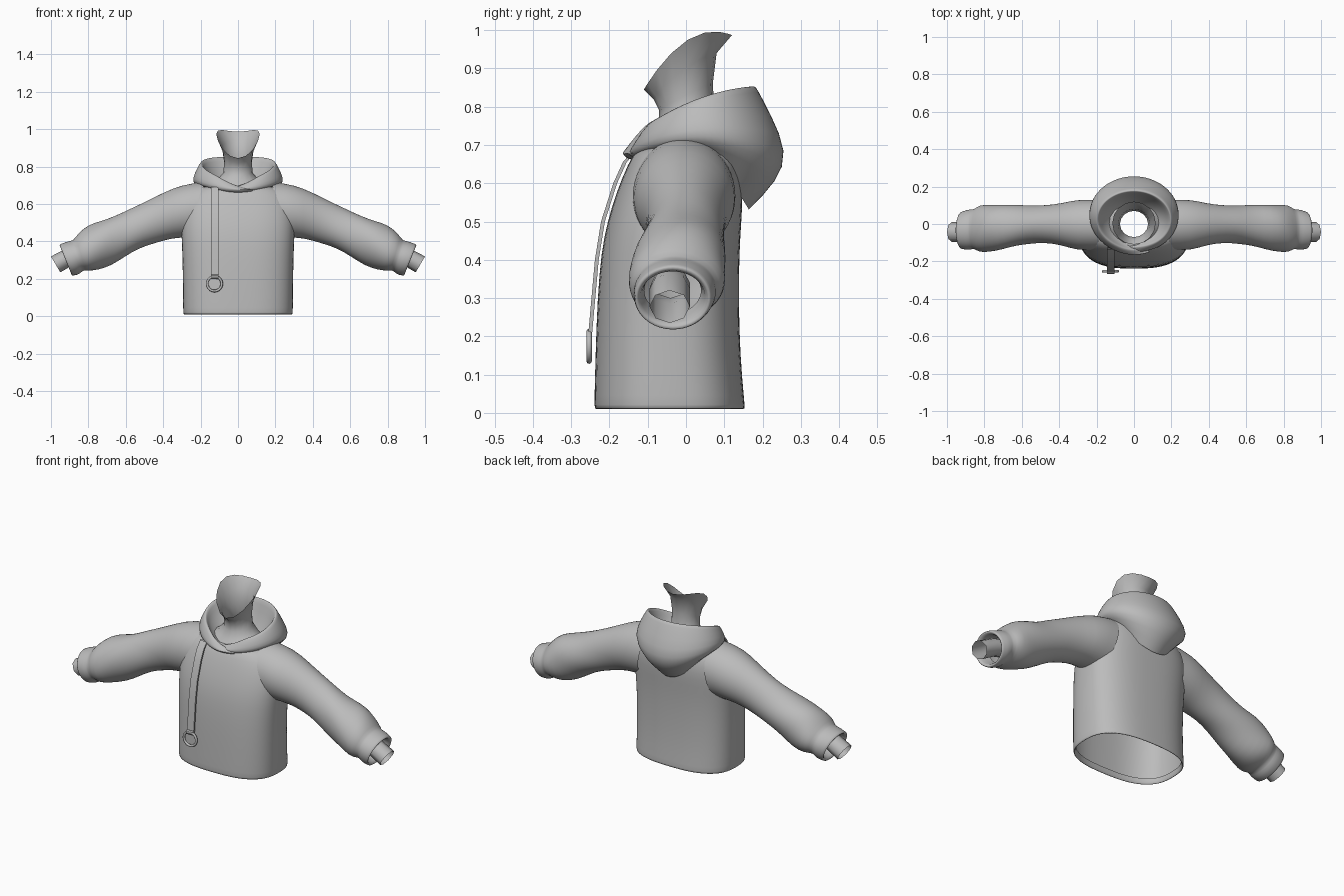
import bpy, bmesh
from math import sin, cos, pi, copysign
from mathutils import Vector

cube = bpy.data.objects.get("Cube")
if cube:
    bpy.data.objects.remove(cube)

# One plain cloth colour
grey = bpy.data.materials.new("plain_grey")
grey.use_nodes = True
colour = (0.5, 0.5, 0.5, 1)
grey.diffuse_color = colour
grey.node_tree.nodes["Principled BSDF"].inputs["Base Color"].default_value = colour


def make(name, rings, closed=True, levels=1, along_closed=False):
    """Skin a list of point rings into a smooth object."""
    bm = bmesh.new()
    loops = [[bm.verts.new(p) for p in ring] for ring in rings]
    if along_closed:
        loops.append(loops[0])
    for low, high in zip(loops, loops[1:]):
        n = len(low)
        for i in range(n if closed else n - 1):
            j = (i + 1) % n
            bm.faces.new((low[i], low[j], high[j], high[i]))
    bmesh.ops.recalc_face_normals(bm, faces=bm.faces)
    mesh = bpy.data.meshes.new(name)
    bm.to_mesh(mesh)
    bm.free()
    mesh.materials.append(grey)
    obj = bpy.data.objects.new(name, mesh)
    bpy.context.collection.objects.link(obj)
    for poly in mesh.polygons:
        poly.use_smooth = True
    if levels:
        sub = obj.modifiers.new("soft_cloth", "SUBSURF")
        sub.levels = sub.render_levels = levels
    return obj


def angles(count):
    return [2 * pi * i / count for i in range(count)]


def power(value, exponent):
    return copysign(abs(value) ** exponent, value)


def tilted(row, a, square=1.0):
    """Point on a ring given width, front/back depth and front/side/back height."""
    rx, yf, yb, zf, zs, zb = row
    c = -power(cos(a), square)
    z = zs + (zb - zf) / 2 * c + ((zf + zb) / 2 - zs) * c * c
    return Vector((rx * power(sin(a), square), (yf + yb) / 2 + (yb - yf) / 2 * c, z))


# Torso: boxy rounded tube, open at the hem
torso_rows = [  # height, half width, front, back
    (0.04, 0.282, -0.225, 0.14), (0.01, 0.284, -0.23, 0.146),
    (0.008, 0.293, -0.24, 0.155), (0.03, 0.294, -0.24, 0.153),
    (0.15, 0.295, -0.237, 0.142), (0.3, 0.297, -0.232, 0.138),
    (0.42, 0.302, -0.222, 0.14), (0.5, 0.306, -0.206, 0.145),
    (0.58, 0.3, -0.181, 0.15), (0.65, 0.275, -0.152, 0.14),
    (0.7, 0.21, -0.125, 0.12), (0.69, 0.12, -0.09, 0.09)]
make("torso", [[tilted((w, f, b, z, z, z), a, 0.75) for a in angles(36)]
               for z, w, f, b in torso_rows])

# Sleeves: rings set by their top and bottom points, with folds and a cuff
sleeve_rows = [  # top x, top z, bottom x, bottom z, front, back
    (0.18, 0.72, 0.24, 0.42, -0.14, 0.13), (0.3, 0.705, 0.315, 0.42, -0.142, 0.132),
    (0.4, 0.662, 0.38, 0.41, -0.112, 0.11), (0.5, 0.61, 0.46, 0.385, -0.1, 0.1),
    (0.58, 0.57, 0.53, 0.36, -0.105, 0.1), (0.66, 0.535, 0.61, 0.315, -0.12, 0.1),
    (0.74, 0.512, 0.68, 0.273, -0.137, 0.106), (0.8, 0.488, 0.75, 0.243, -0.147, 0.106),
    (0.858, 0.44, 0.8, 0.241, -0.157, 0.1), (0.88, 0.405, 0.83, 0.247, -0.13, 0.075),
    (0.9, 0.405, 0.845, 0.224, -0.14, 0.082), (0.95, 0.387, 0.882, 0.216, -0.136, 0.068),
    (0.957, 0.382, 0.89, 0.217, -0.133, 0.065), (0.945, 0.365, 0.89, 0.235, -0.12, 0.05),
    (0.87, 0.38, 0.83, 0.26, -0.11, 0.04)]
stump_rows = [(0.84, 0.38, 0.79, 0.3, -0.09, 0.01), (0.914, 0.365, 0.864, 0.285, -0.095, 0.01),
              (1, 0.32, 0.95, 0.235, -0.095, 0.01)]


def arm_ring(row, count, side, fold=0.0, phase=0.0):
    tx, tz, bx, bz, yf, yb = row
    top, low = Vector((tx, 0, tz)), Vector((bx, 0, bz))
    ring = []
    for a in angles(count):
        swell = 1 + fold * sin(3 * a + phase)
        p = (top + low) / 2 + (top - low) / 2 * cos(a) * swell
        p.y = (yf + yb) / 2 + (yb - yf) / 2 * sin(a) * swell
        p.x *= side
        ring.append(p)
    return ring


for label, side in (("left", 1), ("right", -1)):
    make(label + "_sleeve", [arm_ring(r, 24, side, 0.04 if 3 < i < 9 else 0, i * 1.9)
                             for i, r in enumerate(sleeve_rows)])
    make(label + "_wrist", [arm_ring(r, 8, side) for r in stump_rows], levels=0)

# Hood: turned-back bag whose front ends wrap over each other
hood_rows = [  # half width, front, back, front z, side z, back z, end drop
    (0.12, -0.09, 0.1, 0.69, 0.7, 0.68, 0.0), (0.165, -0.11, 0.14, 0.7, 0.75, 0.74, 0.5),
    (0.187, -0.122, 0.168, 0.725, 0.81, 0.84, 1.0), (0.198, -0.128, 0.178, 0.738, 0.822, 0.858, 1.0),
    (0.207, -0.14, 0.186, 0.732, 0.81, 0.848, 1.0), (0.233, -0.157, 0.222, 0.7, 0.765, 0.78, 0.5),
    (0.246, -0.16, 0.268, 0.677, 0.72, 0.68, 0.0), (0.222, -0.145, 0.24, 0.66, 0.695, 0.605, 0.0),
    (0.17, -0.11, 0.165, 0.66, 0.68, 0.53, 0.0)]
wrap, steps = 0.35, 40


def hood_ring(row):
    ring = []
    for i in range(steps + 1):
        t = i / steps
        a = -wrap + t * (2 * pi + 2 * wrap)
        p = tilted(row[:6], a)
        p.y -= 0.018 * (t - 0.5) * max(0, cos(a)) ** 6
        near_end = max(0, 1 - min(t, 1 - t) / 0.14)
        p.z -= 0.06 * row[6] * near_end
        ring.append(p)
    return ring


make("hood", [hood_ring(r) for r in hood_rows], closed=False)

# Neck: open tube flaring to a slanted jaw edge
neck_rows = [
    (0.17, -0.11, 0.11, 0.69, 0.69, 0.69), (0.11, -0.09, 0.09, 0.715, 0.73, 0.74),
    (0.077, -0.07, 0.075, 0.755, 0.77, 0.78), (0.075, -0.07, 0.07, 0.79, 0.83, 0.86),
    (0.085, -0.085, 0.08, 0.82, 0.9, 0.94), (0.116, -0.11, 0.12, 0.845, 0.975, 0.987)]
make("neck", [[tilted(r, a) for a in angles(16)] for r in neck_rows], levels=0)

# Drawstring: flat strap hanging down the chest
strap_path = [(-0.13, 0.69), (-0.16, 0.655), (-0.185, 0.6), (-0.217, 0.5), (-0.233, 0.4),
              (-0.242, 0.3), (-0.25, 0.21)]
strap_x, half, thick = -0.124, 0.021, 0.005
make("drawstring", [[Vector((strap_x + sx * half, y + sy * thick, z))
                     for sx, sy in ((-1, -1), (1, -1), (1, 1), (-1, 1))]
                    for y, z in strap_path], levels=0)

# Ring and its loop at the end of the drawstring
ring_centre, ring_radius, wire = Vector((strap_x - 0.002, -0.253, 0.174)), 0.039, 0.007
make("drawstring_ring", [[ring_centre + Vector(((ring_radius + wire * cos(b)) * cos(a),
                                                wire * sin(b),
                                                (ring_radius + wire * cos(b)) * sin(a)))
                          for b in angles(8)] for a in angles(28)],
     levels=0, along_closed=True)
make("drawstring_loop", [[Vector((strap_x + sx * half, ring_centre.y + 0.013 * cos(a), 0.211 + 0.013 * sin(a)))
                          for a in angles(10)] for sx in (-1, 1)], levels=0)

# Keep the strap's long edges crisp
for name in ("drawstring", "drawstring_loop"):
    obj = bpy.data.objects[name]
    bpy.ops.object.select_all(action="DESELECT")
    obj.select_set(True)
    bpy.context.view_layer.objects.active = obj
    bpy.ops.object.shade_smooth_by_angle()
